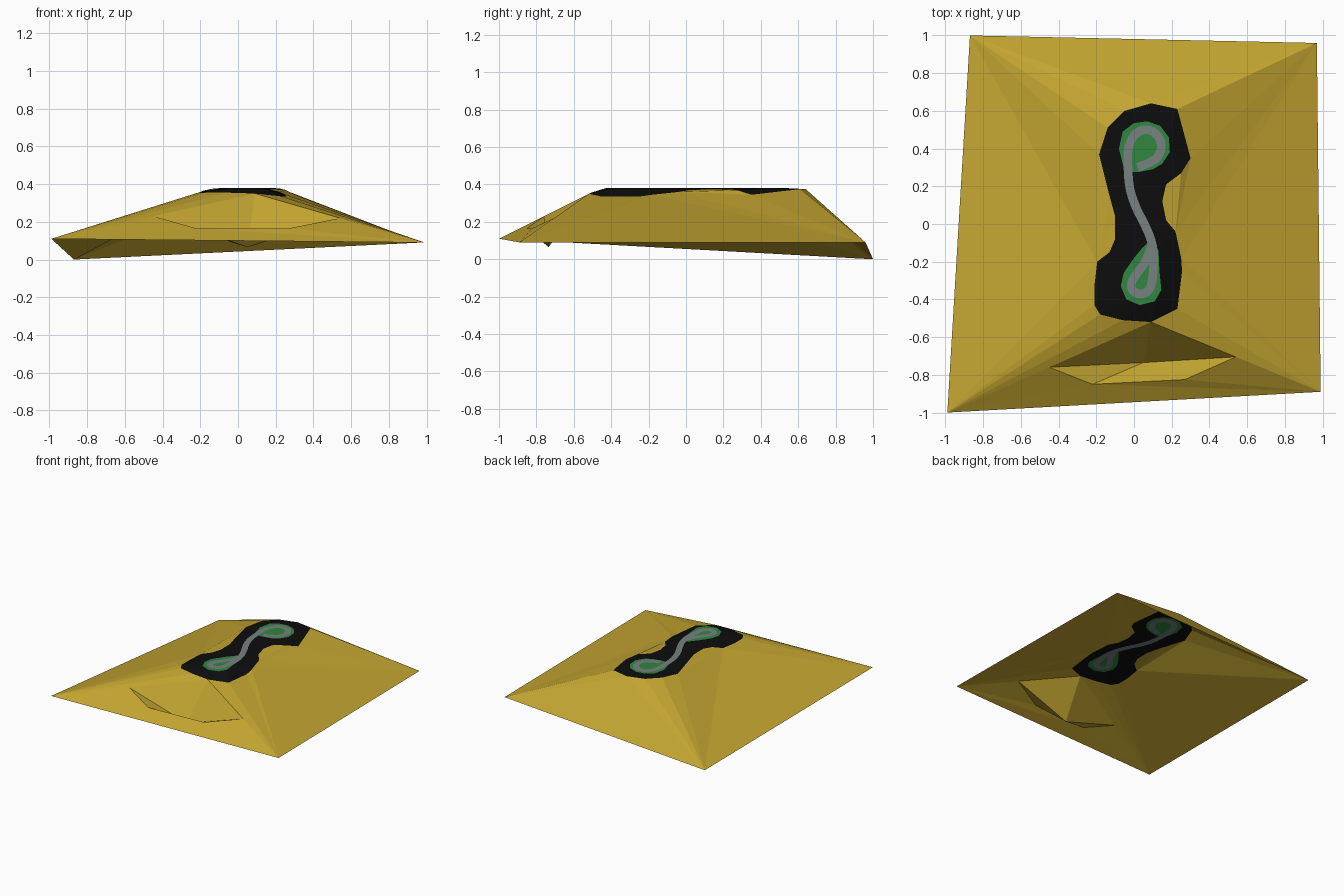
import bpy, bmesh
from mathutils import Vector
from mathutils.geometry import delaunay_2d_cdt

if "Cube" in bpy.data.objects:
    bpy.data.objects.remove(bpy.data.objects["Cube"])

TOP = 0.38


def material(name, rgb):
    m = bpy.data.materials.new(name)
    m.diffuse_color = (*rgb, 1)
    m.use_nodes = True
    m.node_tree.nodes["Principled BSDF"].inputs["Base Color"].default_value = m.diffuse_color
    return m


def build(name, verts, faces, mat):
    """Single-sheet mesh, all faces triangulated and turned upward."""
    bm = bmesh.new()
    vs = [bm.verts.new(v) for v in verts]
    for f in faces:
        bm.faces.new([vs[i] for i in f])
    bmesh.ops.triangulate(bm, faces=bm.faces[:])
    bm.normal_update()
    for f in bm.faces:
        if f.normal.z < 0:
            f.normal_flip()
    loose = [v for v in bm.verts if not v.link_faces]
    bmesh.ops.delete(bm, geom=loose, context='VERTS')
    me = bpy.data.meshes.new(name)
    bm.to_mesh(me)
    bm.free()
    me.materials.append(mat)
    ob = bpy.data.objects.new(name, me)
    bpy.context.collection.objects.link(ob)


def spline(pts, steps=4):
    """Smooth curve through 2D points."""
    p = [Vector(q) for q in pts]
    p = [p[0]] + p + [p[-1]]
    out = []
    for a, b, c, d in zip(p, p[1:], p[2:], p[3:]):
        for k in range(steps):
            t = k / steps
            out.append(0.5 * (2 * b + (c - a) * t + (2 * a - 5 * b + 4 * c - d) * t * t
                              + (3 * b - a - 3 * c + d) * t ** 3))
    return out + [p[-1]]


# Plateau rim, clockwise from the back
rim = [(.09, .64, .375), (.23, .61, .375), (.30, .35, .345), (.25, .27, .37),
       (.17, .21, .375), (.15, .12, .375), (.17, .02, .37), (.22, -.04, .36),
       (.25, -.18, .345), (.255, -.25, .335), (.23, -.45, .335), (.09, -.52, .35),
       (-.06, -.51, .355), (-.18, -.48, .355), (-.21, -.43, .355), (-.21, -.33, .355),
       (-.195, -.20, .36), (-.13, -.15, .37), (-.10, -.08, .375), (-.10, .04, .375),
       (-.13, .15, .375), (-.185, .37, .365), (-.14, .51, .375), (-.05, .60, .375)]
n = len(rim)

# Hillside: four corners, then the front hollow
BL, BR, FR, FL, LEFT, RIGHT, LIP_L, LIP_R, PIT = range(n, n + 9)
hill = rim + [(-.87, 1, 0), (.97, .96, .09), (.99, -.89, .09), (-.99, -1, .11),
              (-.45, -.76, .23), (.54, -.705, .22), (-.22, -.85, .165),
              (.27, -.825, .165), (.05, -.735, .065)]
faces = [(BL, BR, 0), (BR, FR, 8), (FL, BL, 16)]
for corner, chain in ((BR, (0, 1, 2, 7, 8)), (FR, (8, 9, 10, 11)),
                      (FL, (11, 12, 13, 14, 15, 16)), (BL, (16, 21, 22, 23, 0))):
    # the front-left and front-right fans meet the hollow at rim point 11
    faces += [(corner, a, b) for a, b in zip(chain, chain[1:])]
faces += [(FL, LEFT, 11), (FL, LIP_L, LEFT), (FL, FR, LIP_L), (FR, LIP_R, LIP_L),
          (FR, RIGHT, LIP_R), (FR, 11, RIGHT),
          (11, LEFT, PIT), (11, PIT, RIGHT), (LEFT, LIP_L, PIT),
          (LIP_L, LIP_R, PIT), (LIP_R, RIGHT, PIT)]
# shallow fillers in the waist of the plateau
faces += [tuple(range(2, 8)), tuple(range(16, 22))]
build("hillside", hill, faces, material("sand", (.54, .37, .03)))

# Plateau markings: green patches and a looping path
green_back = [(-.08, .40), (-.06, .49), (0, .535), (.07, .545), (.14, .52), (.185, .46),
              (.19, .38), (.15, .32), (.10, .29), (.02, .275), (-.05, .28)]
green_front = [(-.07, -.33), (-.055, -.26), (0, -.18), (.05, -.12), (.09, -.08), (.13, -.14),
               (.135, -.25), (.145, -.35), (.11, -.41), (.03, -.43), (-.04, -.40)]
path = spline([(.02, .30), (.07, .32), (.125, .355), (.145, .42), (.115, .48), (.06, .50),
               (.005, .475), (-.03, .40), (-.032, .30), (-.022, .19), (.01, .09), (.055, 0),
               (.092, -.09), (.105, -.18), (.10, -.27), (.085, -.34), (.045, -.37),
               (0, -.36), (-.015, -.32), (.01, -.27), (.06, -.20), (.092, -.12)])

pts = [Vector(p[:2]) for p in rim]
loops = [list(range(n))]
for patch in (green_back, green_front):
    loops.append(list(range(len(pts), len(pts) + len(patch))))
    pts += [Vector(p) for p in patch]
start = len(pts)
for i, p in enumerate(path):
    d = (path[min(i + 1, len(path) - 1)] - path[max(i - 1, 0)]).normalized()
    side = Vector((-d.y, d.x)) * .023
    pts += [p + side, p - side]
for i in range(len(path) - 1):
    a = start + 2 * i
    loops.append([a, a + 1, a + 3, a + 2])
# reverse clockwise loops
for k, lp in enumerate(loops):
    if sum(pts[a].cross(pts[b]) for a, b in zip(lp, lp[1:] + lp[:1])) < 0:
        loops[k] = lp[::-1]

cv, _, cf, ov, _, of = delaunay_2d_cdt(pts, [], loops, 0, 1e-5)
heights = [min([rim[o][2] for o in src if o < n], default=TOP) for src in ov]
sheet = [(v.x, v.y, z) for v, z in zip(cv, heights)]
layers = {"plateau": [], "green_patches": [], "path": []}
for f, src in zip(cf, of):
    if src:
        key = "path" if max(src) > 2 else "green_patches" if max(src) > 0 else "plateau"
        layers[key].append(f)
colors = {"plateau": (.004, .004, .004), "green_patches": (.03, .24, .05), "path": (.19, .22, .22)}
for key, fs in layers.items():
    build(key, sheet, fs, material(key, colors[key]))
